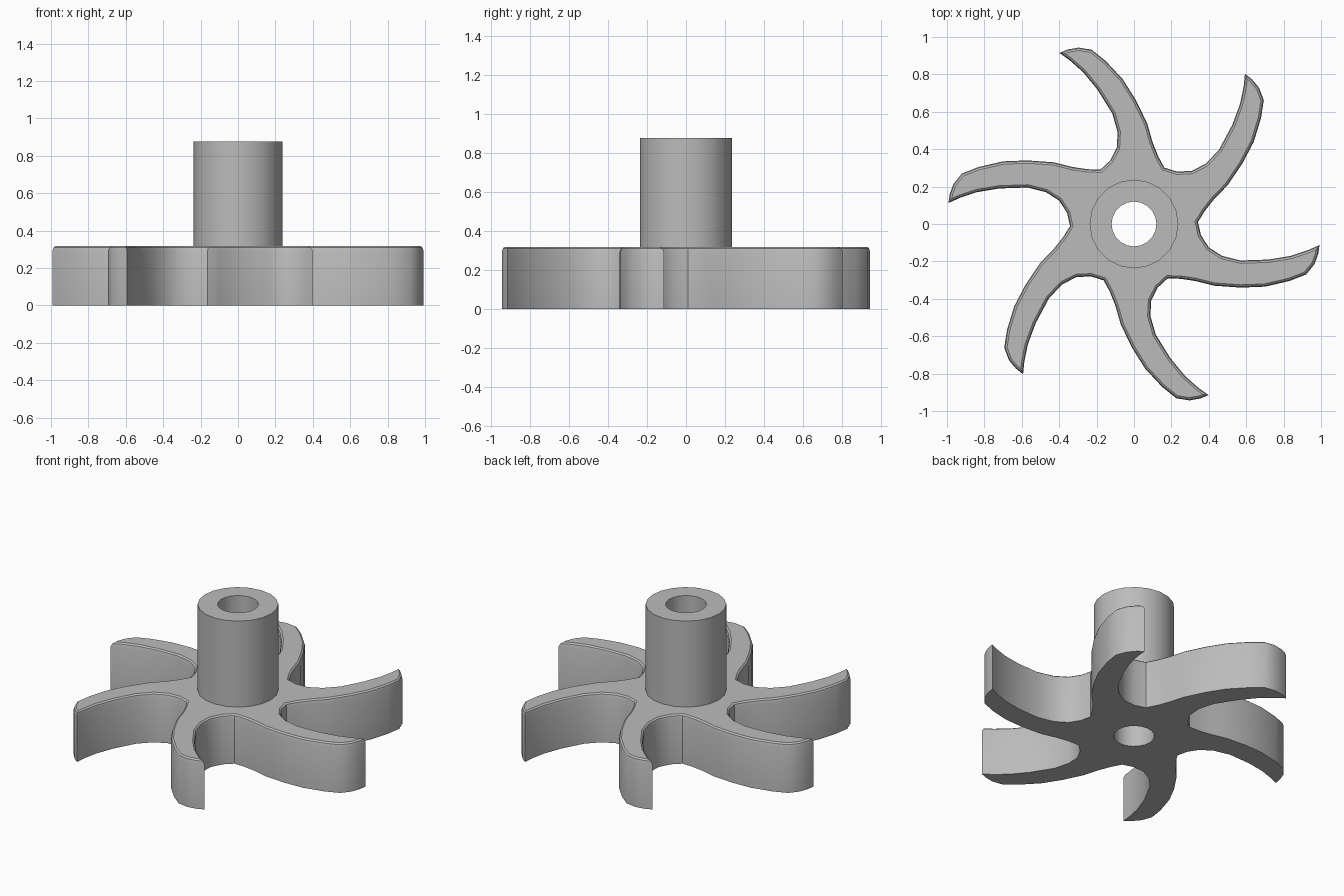
import bpy, bmesh
from math import sin, cos, pi
from mathutils import Vector, Matrix

if "Cube" in bpy.data.objects:
    bpy.data.objects.remove(bpy.data.objects["Cube"])

grey = bpy.data.materials.new("plain grey")
grey.use_nodes = True
colour = (0.5, 0.5, 0.5, 1)
grey.diffuse_color = colour
grey.node_tree.nodes["Principled BSDF"].inputs["Base Color"].default_value = colour

BLADES, SIDES, BORE, SHAFT = 6, 20, 0.12, 0.237
PLATE_TOP, HUB_TOP = 0.318, 0.875

# One curved blade, from valley to valley
BLADE = [(0.342, 0.01), (0.358, -0.06), (0.40, -0.125), (0.47, -0.17), (0.57, -0.195),
         (0.72, -0.19), (0.84, -0.17), (0.93, -0.14), (0.992, -0.112), (0.985, -0.16),
         (0.965, -0.215), (0.92, -0.27), (0.83, -0.305), (0.70, -0.335), (0.57, -0.34),
         (0.43, -0.33), (0.33, -0.305), (0.25, -0.293)]


def circle(radius):
    return [Vector((radius * cos(2 * pi * i / SIDES), radius * sin(2 * pi * i / SIDES)))
            for i in range(SIDES)]


def inset(points, amount):
    """Move a clockwise outline inward with mitred corners."""
    result = []
    for i, p in enumerate(points):
        a = (p - points[i - 1]).normalized()
        b = (points[(i + 1) % len(points)] - p).normalized()
        n1, n2 = Vector((a.y, -a.x)), Vector((b.y, -b.x))
        result.append(p + (n1 + n2) * amount / (1 + n1.dot(n2)))
    return result


def add_ring(bm, points, z):
    return [bm.verts.new((p.x, p.y, z)) for p in points]


def bridge(bm, low, high):
    for i in range(len(low)):
        bm.faces.new((low[i - 1], low[i], high[i], high[i - 1]))


def cap(bm, outer, inner, up):
    """Fill the flat area between an outline and a round opening."""
    edges = []
    for ring in (outer, inner):
        for i in range(len(ring)):
            pair = (ring[i - 1], ring[i])
            edges.append(bm.edges.get(pair) or bm.edges.new(pair))
    bmesh.ops.triangle_fill(bm, edges=edges, use_beauty=True, use_dissolve=False,
                            normal=(0, 0, up))


def finish(bm, name):
    bmesh.ops.recalc_face_normals(bm, faces=bm.faces)
    mesh = bpy.data.meshes.new(name)
    bm.to_mesh(mesh)
    bm.free()
    mesh.materials.append(grey)
    obj = bpy.data.objects.new(name, mesh)
    bpy.context.collection.objects.link(obj)
    bpy.ops.object.select_all(action="DESELECT")
    obj.select_set(True)
    bpy.context.view_layer.objects.active = obj
    bpy.ops.object.shade_smooth_by_angle(angle=pi / 6)


# Blade wheel with a softly rounded upper rim
outline = []
for k in range(BLADES):
    turn = Matrix.Rotation(-2 * pi * k / BLADES, 2)
    outline += [turn @ Vector(p) for p in BLADE]

bm = bmesh.new()
rings = [add_ring(bm, inset(outline, d), z)
         for d, z in ((0, 0), (0, PLATE_TOP - 0.025), (0.005, PLATE_TOP - 0.008), (0.015, PLATE_TOP))]
for low, high in zip(rings, rings[1:]):
    bridge(bm, low, high)
cap(bm, rings[0], add_ring(bm, circle(BORE), 0), -1)
cap(bm, rings[-1], add_ring(bm, circle(SHAFT), PLATE_TOP), 1)
finish(bm, "blade_wheel")

# Hollow shaft, bored right through the wheel
bm = bmesh.new()
rings = [add_ring(bm, circle(r), z)
         for r, z in ((SHAFT, PLATE_TOP), (SHAFT, HUB_TOP), (BORE, HUB_TOP), (BORE, 0))]
for low, high in zip(rings, rings[1:]):
    bridge(bm, low, high)
finish(bm, "hollow_shaft")
